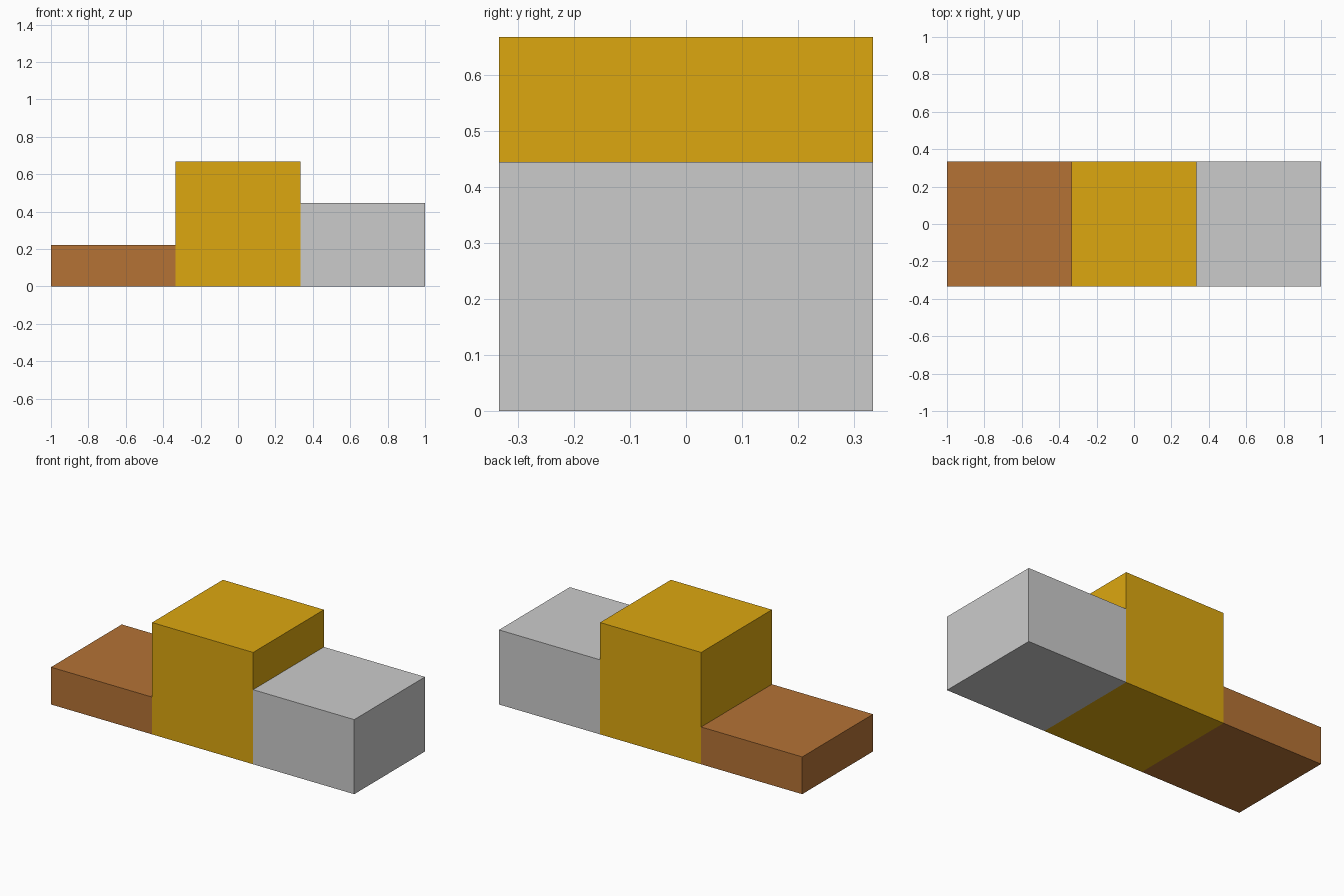
import bpy

if "Cube" in bpy.data.objects:
    bpy.data.objects.remove(bpy.data.objects["Cube"])

W = 2 / 3  # width and depth of each step


def paint(name, rgb):
    mat = bpy.data.materials.new(name)
    mat.diffuse_color = (*rgb, 1)
    mat.use_nodes = True
    mat.node_tree.nodes["Principled BSDF"].inputs["Base Color"].default_value = mat.diffuse_color
    return mat


def step(name, x, height, mat=None):
    bpy.ops.mesh.primitive_cube_add(size=1, location=(x, 0, height / 2))
    ob = bpy.context.object
    ob.name = name
    ob.scale = (W, W, height)
    bpy.ops.object.transform_apply(location=False, rotation=False, scale=True)
    if mat:
        ob.data.materials.append(mat)


# Three podium blocks, each a third of the tallest block's height apart
step("third_place_step", -W, W / 3, paint("bronze", (0.46, 0.17, 0.036)))
step("first_place_step", 0, W, paint("gold", (0.72, 0.39, 0.005)))
step("second_place_step", W, W * 2 / 3)
